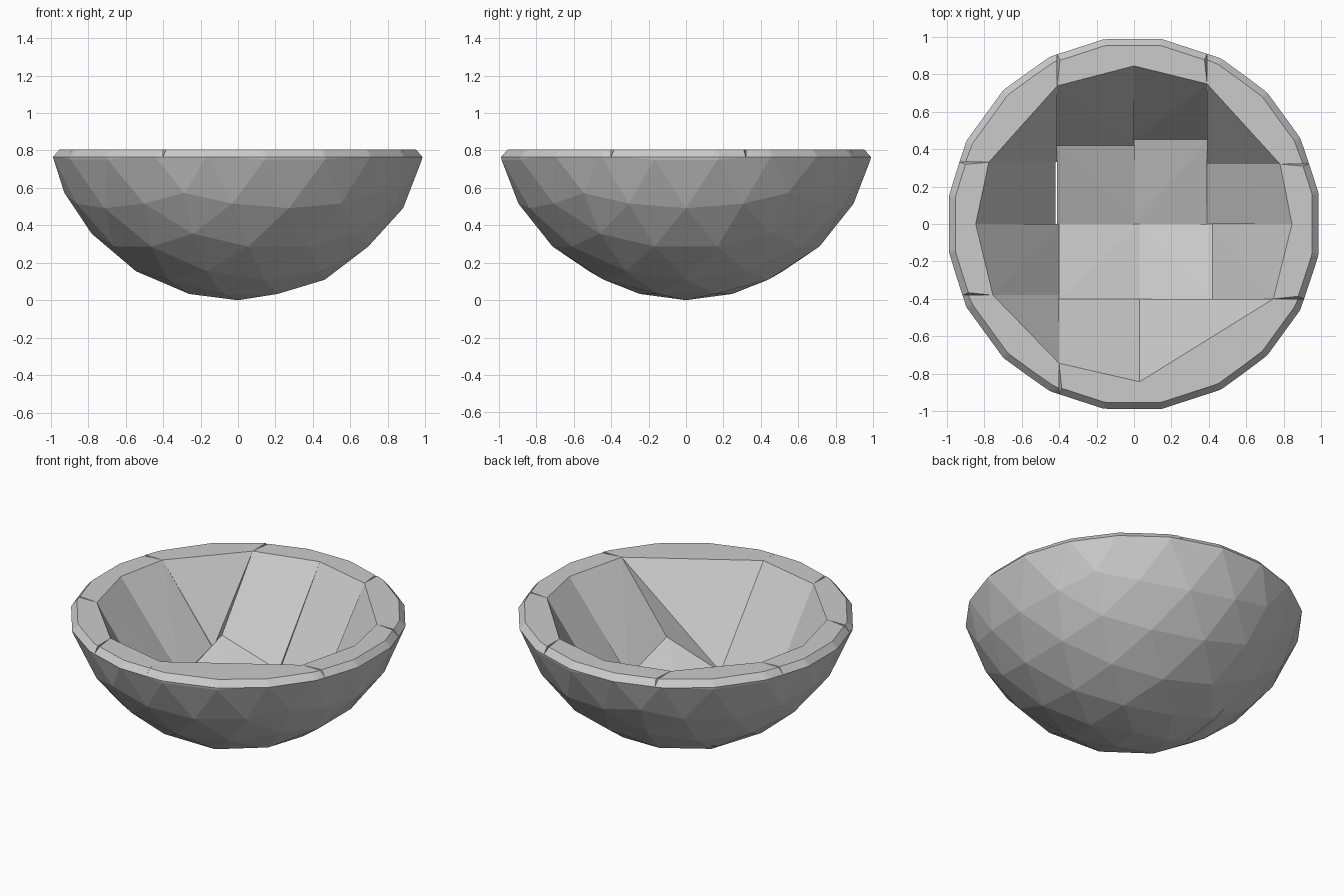
import bpy
import bmesh
from mathutils import Matrix, Vector

if "Cube" in bpy.data.objects:
    bpy.data.objects.remove(bpy.data.objects["Cube"])

FAR = 2.0
RIM_Z = 0.805
EDGE_Z = 0.765

stone = bpy.data.materials.new("light_grey")
stone.use_nodes = True
grey = (0.6, 0.6, 0.6, 1)
stone.diffuse_color = grey
stone.node_tree.nodes["Principled BSDF"].inputs["Base Color"].default_value = grey


def cut(bm, point, normal):
    """Drop everything on the side the normal points to."""
    bmesh.ops.bisect_plane(bm, geom=bm.verts[:] + bm.edges[:] + bm.faces[:],
                           plane_co=point, plane_no=normal, clear_outer=True)


def shell_patch(radius, centre, detail, top, cell):
    """Points of a sphere's lower part inside one rectangular cell."""
    x0, x1, y0, y1 = cell
    bm = bmesh.new()
    bmesh.ops.create_icosphere(bm, subdivisions=detail, radius=radius,
                               matrix=Matrix.Translation((0, 0, centre)))
    cut(bm, (0, 0, top), (0, 0, 1))
    cut(bm, (x0, 0, 0), (-1, 0, 0))
    cut(bm, (x1, 0, 0), (1, 0, 0))
    cut(bm, (0, y0, 0), (0, -1, 0))
    cut(bm, (0, y1, 0), (0, 1, 0))
    points = [v.co.copy() for v in bm.verts]
    bm.free()
    return points


def block(name, x0, x1, y0, y1):
    """One convex chunk of the bowl wall or floor."""
    cell = (x0, x1, y0, y1)
    points = shell_patch(1.037, 1.037, 3, EDGE_Z, cell)
    # chamfered lip above the outer edge
    lip = [Vector((p.x * 0.965, p.y * 0.965, RIM_Z))
           for p in points if p.z > EDGE_Z - 0.001]
    points += [Vector((min(max(p.x, x0), x1), min(max(p.y, y0), y1), p.z))
               for p in lip]
    points += shell_patch(0.873, 1.02, 4, RIM_Z, cell)

    bm = bmesh.new()
    for p in points:
        bm.verts.new(p)
    hull = bmesh.ops.convex_hull(bm, input=bm.verts[:])
    spare = {g for g in hull["geom_interior"] + hull["geom_unused"]
             if isinstance(g, bmesh.types.BMVert)}
    bmesh.ops.delete(bm, geom=list(spare), context='VERTS')
    bmesh.ops.remove_doubles(bm, verts=bm.verts[:], dist=0.002)
    bmesh.ops.recalc_face_normals(bm, faces=bm.faces[:])
    mesh = bpy.data.meshes.new(name)
    bm.to_mesh(mesh)
    bm.free()
    mesh.materials.append(stone)
    bpy.context.collection.objects.link(bpy.data.objects.new(name, mesh))


# floor
block("floor_back_right", -0.41, 0, 0, 0.42)
block("floor_back_left", 0, 0.39, 0, 0.45)
block("floor_front_right", -0.4, 0.03, -0.4, 0)
block("floor_front_left", 0.03, 0.42, -0.4, 0)

# wall
block("wall_front_left", 0.03, FAR, -FAR, -0.4)
block("wall_front", -0.4, 0.03, -FAR, -0.4)
block("wall_front_right", -FAR, -0.4, -FAR, -0.38)
block("wall_right_front", -FAR, -0.4, -0.38, 0)
block("wall_right_back", -FAR, -0.42, 0, 0.33)
block("wall_back_right", -FAR, -0.41, 0.33, FAR)
block("wall_back_inner_right", -0.41, 0, 0.42, FAR)
block("wall_back_inner_left", 0, 0.39, 0.45, FAR)
block("wall_back_left", 0.39, FAR, 0.32, FAR)
block("wall_left_back", 0.39, FAR, 0, 0.32)
block("wall_left_front", 0.42, FAR, -0.4, 0)
